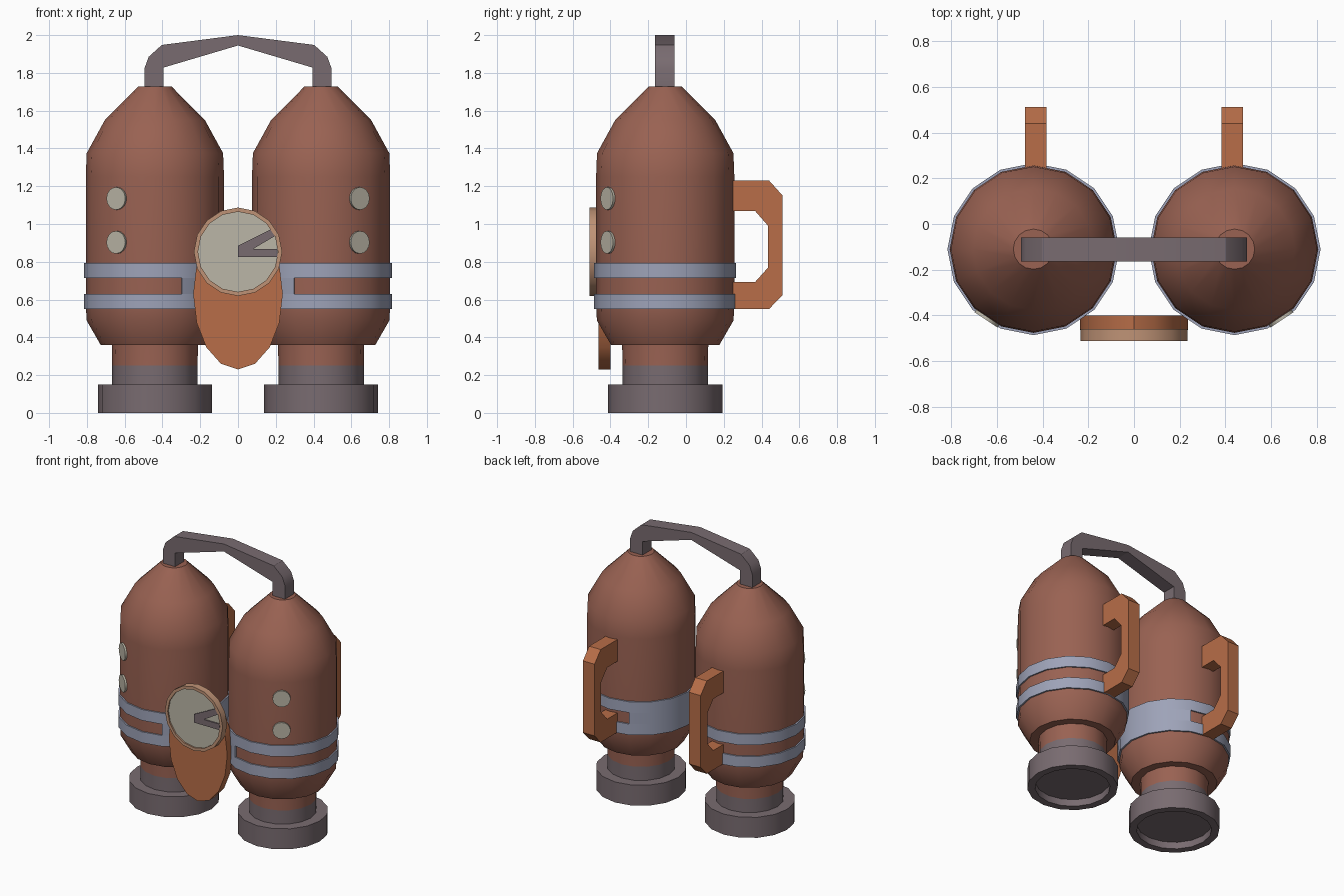
import bpy, bmesh
from math import pi, cos, sin, radians
from mathutils import Matrix, Vector

if "Cube" in bpy.data.objects:
    bpy.data.objects.remove(bpy.data.objects["Cube"])

CX, CY, SIDES = -0.44, -0.11, 16      # axis of the left tank


def material(name, rgb):
    m = bpy.data.materials.new(name)
    m.diffuse_color = (*rgb, 1)
    m.use_nodes = True
    m.node_tree.nodes["Principled BSDF"].inputs["Base Color"].default_value = m.diffuse_color
    return m


BROWN = material("red_brown", (0.32, 0.122, 0.085))
ORANGE = material("orange", (0.48, 0.155, 0.065))
GREY = material("purple_grey", (0.19, 0.148, 0.163))
BLUE = material("blue_grey", (0.34, 0.365, 0.48))
PALE = material("pale_cream", (0.50, 0.47, 0.385))
TAN = material("tan", (0.52, 0.29, 0.18))


def finish(name, bm, mats, mirror=False, rule=None):
    bmesh.ops.remove_doubles(bm, verts=bm.verts, dist=1e-5)
    bmesh.ops.recalc_face_normals(bm, faces=bm.faces)
    if rule:
        for f in bm.faces:
            f.material_index = rule(f)
    me = bpy.data.meshes.new(name)
    bm.to_mesh(me)
    bm.free()
    for m in mats:
        me.materials.append(m)
    me.shade_smooth()
    me.set_sharp_from_angle(angle=radians(30))
    ob = bpy.data.objects.new(name, me)
    bpy.context.collection.objects.link(ob)
    if mirror:
        mod = ob.modifiers.new("mirror", 'MIRROR')
        mod.use_mirror_merge = False
    return ob


def lathe(bm, profile, mat=None, start=0, steps=SIDES, closed=False):
    """Spin (radius, z) points round z; closed joins the profile into a ring."""
    mat = mat or Matrix.Translation((CX, CY, 0))
    full = steps == SIDES
    rows = []
    for i in range(steps if full else steps + 1):
        a = 2 * pi * (start + i) / SIDES
        rows.append([bm.verts.new(mat @ Vector((r * cos(a), r * sin(a), z))) for r, z in profile])
    n = len(profile)
    for i in range(steps):
        a, b = rows[i], rows[(i + 1) % len(rows)]
        for j in range(n if closed else n - 1):
            k = (j + 1) % n
            bm.faces.new((a[j], b[j], b[k], a[k]))
    if full and not closed:            # end caps
        for j in (0, -1):
            bm.faces.new([r[j] for r in rows])
    elif not full:
        bm.faces.new(rows[0])
        bm.faces.new(rows[-1])


def plate(bm, pts, axis, lo, hi):
    """Extrude a flat outline along x or y."""
    def put(p, d):
        return (d, p[0], p[1]) if axis == 'x' else (p[0], d, p[1])
    a = [bm.verts.new(put(p, lo)) for p in pts]
    b = [bm.verts.new(put(p, hi)) for p in pts]
    bm.faces.new(a)
    bm.faces.new(b)
    for i in range(len(pts)):
        j = (i + 1) % len(pts)
        bm.faces.new((a[i], a[j], b[j], b[i]))


# tanks with neck; lower neck is grey
bm = bmesh.new()
lathe(bm, [(0.226, 0.14), (0.226, 0.25), (0.228, 0.36), (0.287, 0.36), (0.362, 0.49),
           (0.366, 0.60), (0.366, 1.25), (0.361, 1.375), (0.265, 1.55), (0.088, 1.728)])
finish("tank", bm, [BROWN, GREY], True, lambda f: int(f.calc_center_median().z < 0.25))

# nozzles, hollowed underneath
bm = bmesh.new()
lathe(bm, [(0.25, 0.05), (0.25, 0), (0.302, 0), (0.302, 0.15), (0.2, 0.15)])
finish("nozzle", bm, [GREY], True)

# two bands per tank, joined by a wide panel on the inner side
for name, z0, z1, start, steps in (("lower_band", 0.55, 0.63, 0, SIDES),
                                   ("upper_band", 0.713, 0.793, 0, SIDES),
                                   ("band_panel", 0.63, 0.713, -3, 6)):
    bm = bmesh.new()
    lathe(bm, [(0.35, z0), (0.376, z0), (0.376, z1), (0.35, z1)], None, start, steps, True)
    finish(name, bm, [BLUE], True)

# round studs on the outer front facet
bm = bmesh.new()
d = Vector((-cos(radians(56.25)), -sin(radians(56.25)), 0))
for z in (0.903, 1.135):
    m = Matrix.Translation(Vector((CX, CY, z)) + d * 0.36) @ d.to_track_quat('Z', 'Y').to_matrix().to_4x4()
    lathe(bm, [(0.06, -0.02), (0.06, 0.012)], m)
finish("stud", bm, [PALE], True)

# rear handles
bm = bmesh.new()
plate(bm, [(0.22, 1.23), (0.44, 1.23), (0.512, 1.15), (0.512, 0.625), (0.44, 0.55), (0.22, 0.55),
           (0.22, 0.692), (0.365, 0.692), (0.435, 0.77), (0.435, 0.99), (0.365, 1.07), (0.22, 1.07)],
      'x', -0.477, -0.383)
finish("rear_handle", bm, [ORANGE], True)

# connecting pipe over the top
half = [(0.495, 1.72), (0.495, 1.825), (0.473, 1.885), (0.403, 1.948)]
inner = [(-0.395, 1.72), (-0.395, 1.828), (0, 1.945), (0.395, 1.828), (0.395, 1.72)]
bm = bmesh.new()
plate(bm, half + [(0, 2.0)] + [(-x, z) for x, z in reversed(half)] + inner, 'y', -0.163, -0.06)
finish("connecting_pipe", bm, [GREY])

# oval backing plate between the tanks
bm = bmesh.new()
plate(bm, [(0.237 * cos(2 * pi * i / 16), 0.63 + 0.4 * sin(2 * pi * i / 16)) for i in range(16)],
      'y', -0.463, -0.4)
finish("backing_plate", bm, [ORANGE])

# gauge: rim with slightly sunken face
face_y = Matrix.Translation((0, 0, 0.853)) @ Matrix.Rotation(pi / 2, 4, 'X')   # local z -> -y
bm = bmesh.new()
lathe(bm, [(0.234, 0.46), (0.234, 0.512), (0.212, 0.512), (0.212, 0.502)], face_y)
finish("gauge", bm, [TAN, PALE], False,
       lambda f: int(len(f.verts) > 4 and f.calc_center_median().y < -0.48))

# gauge needles
bm = bmesh.new()
plate(bm, [(0, 0.825), (0, 0.885), (0.18, 0.975), (0.202, 0.94), (0.08, 0.868), (0.208, 0.868),
           (0.208, 0.825)], 'y', -0.511, -0.5)
finish("gauge_needle", bm, [GREY])
